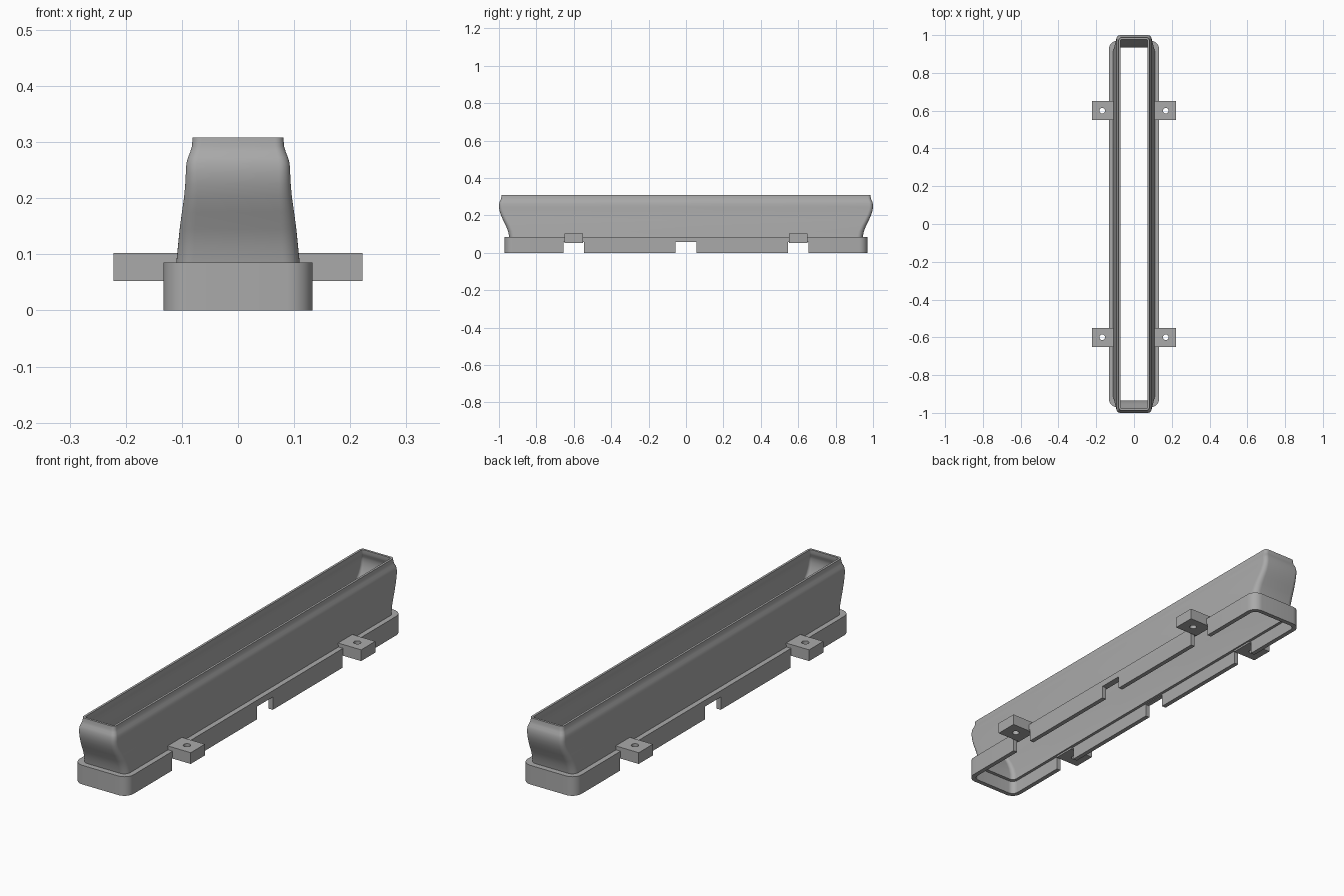
import bpy, bmesh, math
from mathutils import Matrix, Vector

cube = bpy.data.objects.get("Cube")
if cube:
    bpy.data.objects.remove(cube, do_unlink=True)

grey = bpy.data.materials.new("plain_grey")
grey.use_nodes = True
COLOUR = (0.4, 0.4, 0.4, 1)
grey.diffuse_color = COLOUR
grey.node_tree.nodes["Principled BSDF"].inputs["Base Color"].default_value = COLOUR


def make_object(name, bm):
    bmesh.ops.recalc_face_normals(bm, faces=bm.faces[:])
    mesh = bpy.data.meshes.new(name)
    bm.to_mesh(mesh)
    bm.free()
    mesh.materials.append(grey)
    obj = bpy.data.objects.new(name, mesh)
    bpy.context.collection.objects.link(obj)
    return obj


def rounded_ring(bm, hx, hy, z, r, steps=8):
    """Rounded rectangle of vertices at height z."""
    ring = []
    for i, (sx, sy) in enumerate([(1, 1), (-1, 1), (-1, -1), (1, -1)]):
        for k in range(steps + 1):
            a = math.pi / 2 * (i + k / steps)
            ring.append(bm.verts.new((sx * (hx - r) + r * math.cos(a),
                                      sy * (hy - r) + r * math.sin(a), z)))
    return ring


def add_box(bm, lo, hi):
    lo, hi = Vector(lo), Vector(hi)
    matrix = Matrix.Translation((lo + hi) / 2) @ Matrix.Diagonal((*(hi - lo), 1))
    bmesh.ops.create_cube(bm, size=1, matrix=matrix)


def cut(obj, cutter):
    """Subtract the cutter, bake the result and remove the cutter."""
    mod = obj.modifiers.new("cut", "BOOLEAN")
    mod.operation, mod.solver, mod.object = "DIFFERENCE", "EXACT", cutter
    cutter.hide_render = True
    graph = bpy.context.evaluated_depsgraph_get()
    baked = bpy.data.meshes.new_from_object(obj.evaluated_get(graph))
    obj.modifiers.clear()
    obj.data = baked
    bpy.data.objects.remove(cutter, do_unlink=True)


# Funnel profile: half width, half length, height, corner radius
FLOOR, LEDGE, WALL = 0.085, 0.06, 0.01
profile = [
    (0.110, 0.945, FLOOR, 0.030),
    (0.107, 0.951, 0.115, 0.029),
    (0.104, 0.963, 0.145, 0.027),
    (0.100, 0.978, 0.175, 0.025),
    (0.096, 0.990, 0.202, 0.023),
    (0.094, 0.997, 0.225, 0.021),
    (0.093, 1.000, 0.245, 0.020),
    (0.092, 0.999, 0.262, 0.019),
    (0.089, 0.996, 0.273, 0.018),
    (0.085, 0.991, 0.283, 0.017),
    (0.082, 0.988, 0.293, 0.016),
    (0.081, 0.987, 0.308, 0.016),
]
inner = [(x - WALL, y - WALL, z, r - WALL * 0.9) for x, y, z, r in reversed(profile)]
x, y, z, r = inner[-1]
sections = ([(0.133, 0.97, 0, 0.045), (0.133, 0.97, FLOOR, 0.045)] + profile + inner
            + [(x, y, LEDGE, r), (0.113, 0.95, LEDGE, 0.027), (0.113, 0.95, 0, 0.027)])

# Hollow funnel and skirt, one closed wall
bm = bmesh.new()
rings = [rounded_ring(bm, *s) for s in sections]
for a, b in zip(rings, rings[1:] + rings[:1]):
    for i in range(len(a)):
        j = (i + 1) % len(a)
        bm.faces.new((a[i], a[j], b[j], b[i]))
duct = make_object("duct_body", bm)

# Notches through the skirt
bm = bmesh.new()
for yc in (-0.6, 0, 0.6):
    add_box(bm, (-0.3, yc - 0.055, -0.1), (0.3, yc + 0.055, 0.057))
cut(duct, make_object("notch_cutter", bm))

# Mounting tabs with screw holes
objects = [duct]
for side, sx in (("left", 1), ("right", -1)):
    for end, yc in (("front", -0.6), ("back", 0.6)):
        bm = bmesh.new()
        xs = sorted((sx * 0.107, sx * 0.222))
        add_box(bm, (xs[0], yc - 0.05, 0.052), (xs[1], yc + 0.05, 0.102))
        tab = make_object(f"mounting_tab_{end}_{side}", bm)
        bm = bmesh.new()
        bmesh.ops.create_cone(bm, cap_ends=True, segments=24, radius1=0.015, radius2=0.015,
                              depth=0.2, matrix=Matrix.Translation((sx * 0.168, yc, 0.077)))
        cut(tab, make_object("hole_cutter", bm))
        objects.append(tab)

# Smooth curves, crisp edges
bpy.ops.object.select_all(action="DESELECT")
for obj in objects:
    obj.select_set(True)
bpy.context.view_layer.objects.active = duct
bpy.ops.object.shade_smooth_by_angle(angle=math.radians(30))
